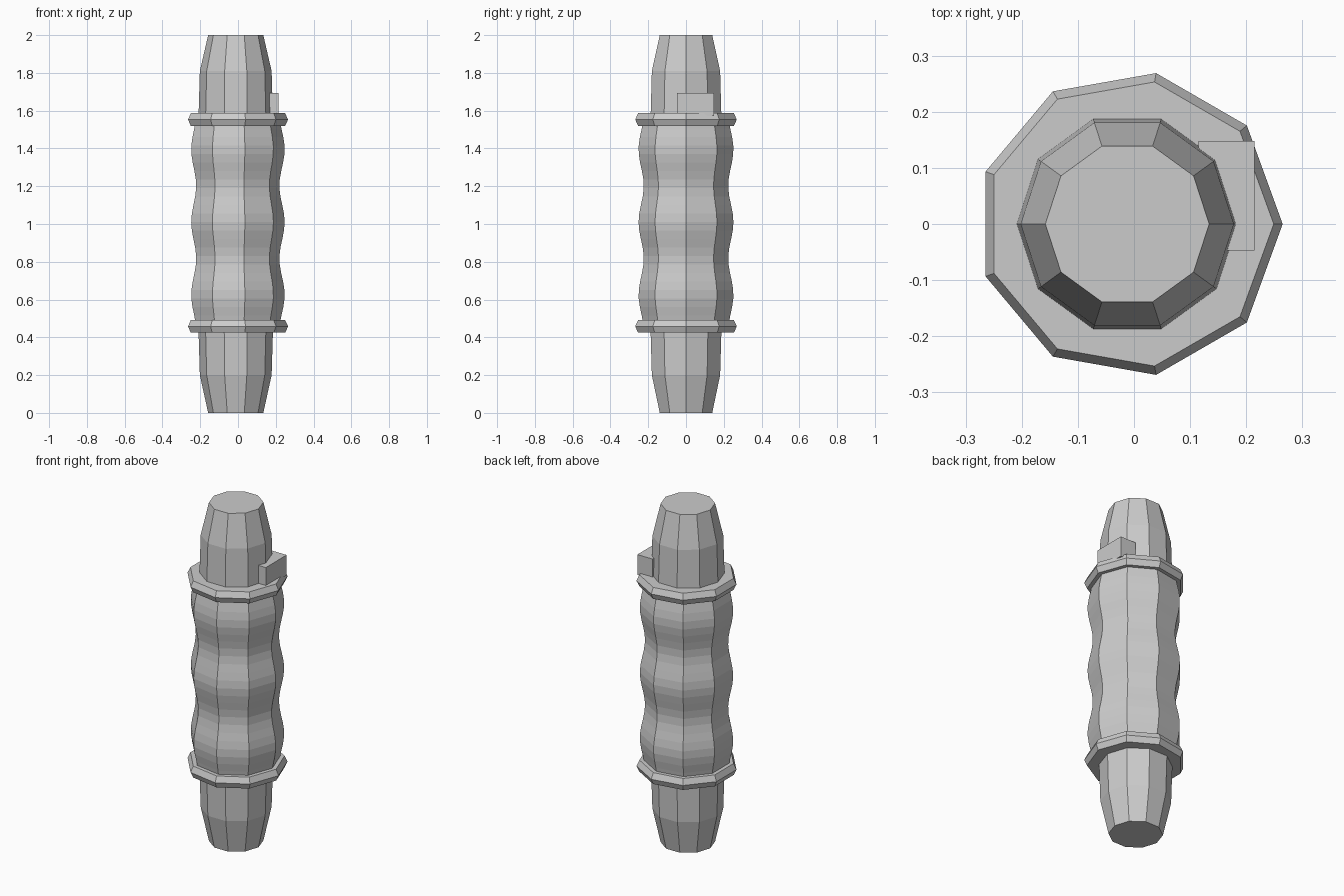
import bpy, bmesh
from math import pi, sin, cos

cube = bpy.data.objects.get("Cube")
if cube:
    bpy.data.objects.remove(cube, do_unlink=True)

grey = bpy.data.materials.new("light_grey")
grey.use_nodes = True
colour = (0.6, 0.6, 0.6, 1)
grey.diffuse_color = colour
grey.node_tree.nodes["Principled BSDF"].inputs["Base Color"].default_value = colour


def finish(name, bm):
    bmesh.ops.recalc_face_normals(bm, faces=bm.faces)
    mesh = bpy.data.meshes.new(name)
    bm.to_mesh(mesh)
    bm.free()
    mesh.materials.append(grey)
    obj = bpy.data.objects.new(name, mesh)
    bpy.context.collection.objects.link(obj)
    return obj


def lathe(name, profile, sides, cx):
    """Capped faceted solid from (radius, height) pairs."""
    bm = bmesh.new()
    rings = [[bm.verts.new((cx + r * cos(2 * pi * i / sides),
                            r * sin(2 * pi * i / sides), z))
              for i in range(sides)] for r, z in profile]
    for low, high in zip(rings, rings[1:]):
        for i in range(sides):
            j = (i + 1) % sides
            bm.faces.new((low[i], low[j], high[j], high[i]))
    bm.faces.new(rings[0][::-1])
    bm.faces.new(rings[-1])
    return finish(name, bm)


# Tapered ten-sided core, showing at both ends
lathe("core", [(0.146, 0), (0.19, 0.2), (0.197, 0.43),
               (0.197, 1.57), (0.19, 1.81), (0.146, 2)], 10, -0.012)

# Grip with three swelling ridges
steps = 24
grip = []
for k in range(steps + 1):
    z = 0.47 + 1.08 * k / steps
    grip.append((0.241 + 0.014 * cos(2 * pi * (z - 1.01) / 0.385), z))
lathe("grip", grip, 9, -0.008)

# Bevelled collars at each end of the grip
for name, z in (("lower_collar", 0.425), ("upper_collar", 1.52)):
    lathe(name, [(0.258, z), (0.273, z + 0.033), (0.257, z + 0.067)], 9, -0.008)

# Side switch block
bm = bmesh.new()
bmesh.ops.create_cube(bm, size=1)
for v in bm.verts:
    v.co = (0.165 + v.co.x * 0.1, 0.05 + v.co.y * 0.195, 1.633 + v.co.z * 0.12)
finish("switch", bm)
